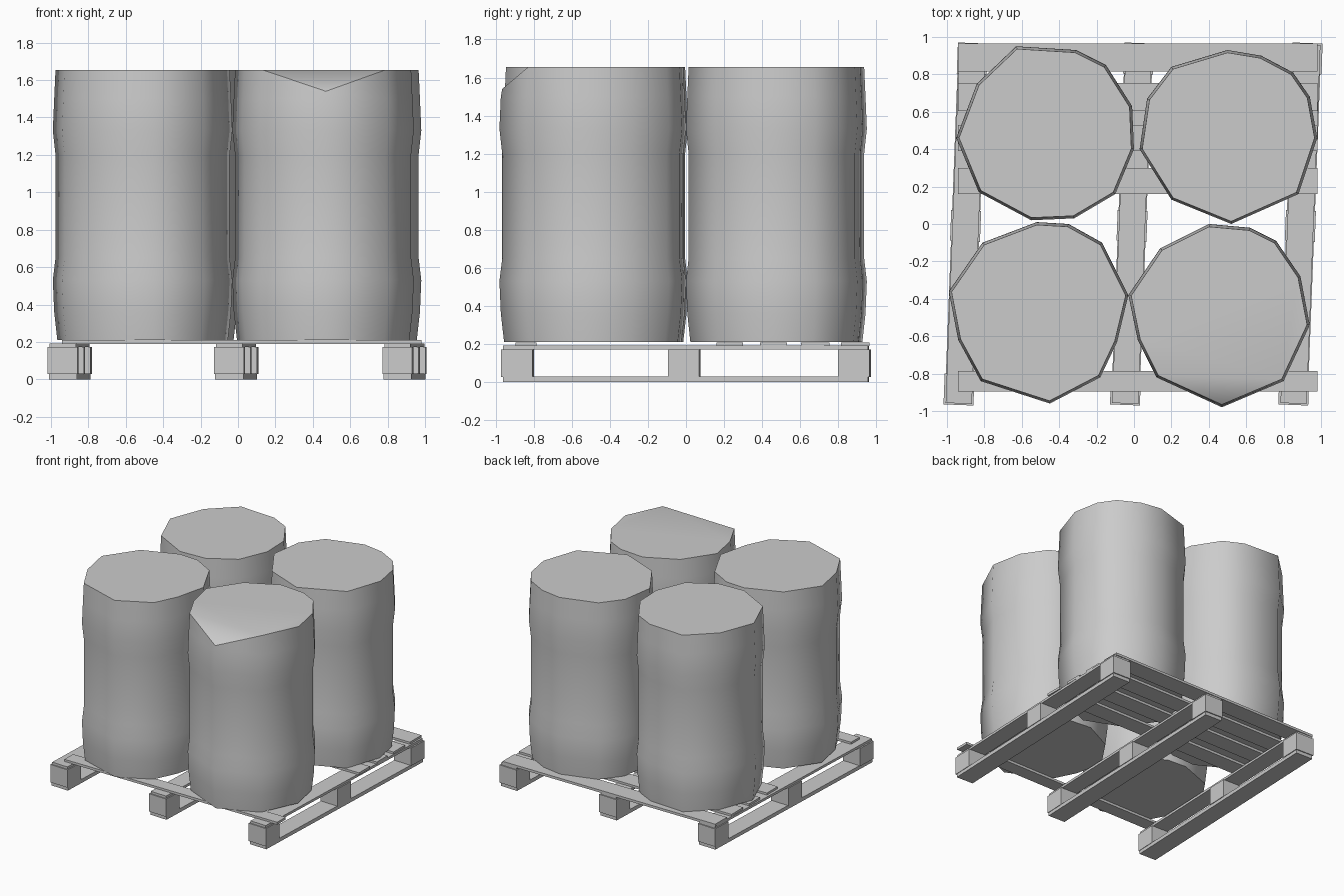
import bpy, bmesh, math

if "Cube" in bpy.data.objects:
    bpy.data.objects.remove(bpy.data.objects["Cube"])


def finish(name, bm, smooth=False):
    bmesh.ops.recalc_face_normals(bm, faces=bm.faces)
    mesh = bpy.data.meshes.new(name)
    bm.to_mesh(mesh)
    bm.free()
    ob = bpy.data.objects.new(name, mesh)
    bpy.context.collection.objects.link(ob)
    if smooth:
        bpy.ops.object.select_all(action='DESELECT')
        ob.select_set(True)
        bpy.context.view_layer.objects.active = ob
        bpy.ops.object.shade_smooth_by_angle(angle=math.radians(50))
    return ob


def box(name, x, y, z, sx, sy, sz, turn=0.0):
    bm = bmesh.new()
    bmesh.ops.create_cube(bm, size=1)
    bmesh.ops.scale(bm, vec=(sx, sy, sz), verts=bm.verts)
    ob = finish(name, bm)
    ob.location = (x, y, z)
    ob.rotation_euler.z = turn
    return ob


# height and width scale of a faceted barrel
PROFILE = [(0.21, 0.95), (0.36, 0.985), (0.53, 1.0), (0.65, 0.97),
           (1.2, 0.97), (1.33, 1.0), (1.5, 0.985), (1.655, 0.97)]


def barrel(name, outline, center, dent=None):
    bm = bmesh.new()
    cx, cy = center
    rings = []
    for z, s in PROFILE:
        rings.append([bm.verts.new((cx + (x - cx) * s, cy + (y - cy) * s, z))
                      for x, y in outline])
    n = len(outline)
    for a, b in zip(rings, rings[1:]):
        for i in range(n):
            j = (i + 1) % n
            bm.faces.new((a[i], a[j], b[j], b[i]))
    bm.faces.new(rings[0])
    top = rings[-1]
    if dent is None:
        bm.faces.new(top)
    else:
        # pressed-in rim corner
        top[dent].co.z = 1.54
        bm.faces.new((top[dent - 1], top[dent], top[(dent + 1) % n]))
        bm.faces.new([v for i, v in enumerate(top) if i != dent])
    return finish(name, bm, True)


# four barrels
barrel("barrel_back_left",
       [(-.63, .95), (-.31, .93), (-.15, .85), (-.01, .63), (.0, .4), (-.10, .16),
        (-.32, .03), (-.55, .02), (-.83, .17), (-.95, .46), (-.84, .75)],
       (-.47, .48))
barrel("barrel_back_right",
       [(.50, .93), (.68, .90), (.85, .81), (.94, .68), (.98, .46), (.88, .16),
        (.52, .0), (.20, .13), (.03, .40), (.07, .67), (.20, .84)],
       (.50, .46))
barrel("barrel_front_left",
       [(-.52, .01), (-.35, .0), (-.17, -.10), (-.03, -.38), (-.09, -.63), (-.18, -.82),
        (-.45, -.96), (-.82, -.84), (-.94, -.62), (-.99, -.36), (-.81, -.10)],
       (-.51, -.48))
barrel("barrel_front_right",
       [(.40, .0), (.62, -.02), (.76, -.09), (.89, -.28), (.94, -.54), (.80, -.84),
        (.47, -.98), (.12, -.82), (.02, -.62), (-.03, -.38), (.14, -.13)],
       (.46, -.49), dent=6)

# pallet runners: bottom boards, blocks and top boards, slightly skewed
SKEW = math.radians(-2.2)
for side, x in (("left", -.90), ("middle", -.01), ("right", .89)):
    box(f"bottom_runner_{side}", x, 0, .015, .15, 1.92, .03, SKEW)
    box(f"top_runner_{side}", x, 0, .182, .14, 1.92, .02, SKEW)
    for row, y in (("front", -.885), ("centre", -.01), ("back", .885)):
        box(f"block_{side}_{row}", x + y * .04, y, .10, .16, .165, .145, SKEW)

# deck boards
for i, (y, w) in enumerate(((.89, .15), (.68, .15), (.46, .14), (.23, .14), (-.84, .11))):
    box(f"deck_board_{i + 1}", .02, y, .199, 1.92, w, .02)
